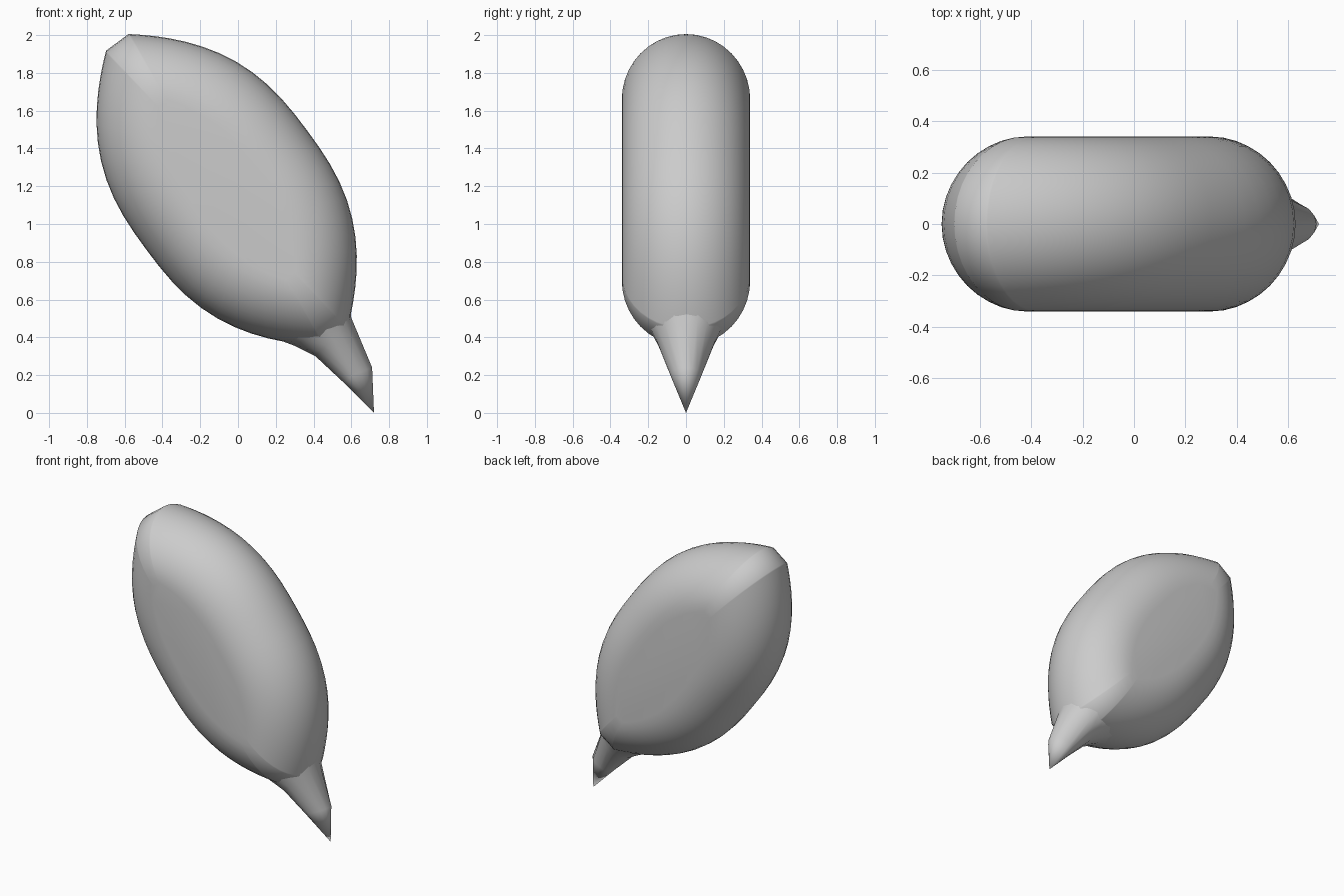
import bpy, bmesh, math
from mathutils import Vector

if "Cube" in bpy.data.objects:
    bpy.data.objects.remove(bpy.data.objects["Cube"])

CENTRE = Vector((-0.06, 0, 1.18))
LONG = Vector((-0.595, 0, 0.803))    # long axis of the leaf-shaped body
WIDE = Vector((0.803, 0, 0.595))     # across the body
DEPTH = 0.34


def loft(name, rings, tip=None):
    """Skin a list of equal-length point rings, capped at both ends."""
    bm = bmesh.new()
    loops = [[bm.verts.new(p) for p in ring] for ring in rings]
    n = len(loops[0])
    for a, b in zip(loops, loops[1:]):
        for i in range(n):
            j = (i + 1) % n
            bm.faces.new((a[i], a[j], b[j], b[i]))
    bm.faces.new(loops[0][::-1])
    if tip:
        t = bm.verts.new(tip)
        for i in range(n):
            bm.faces.new((loops[-1][i], loops[-1][(i + 1) % n], t))
    else:
        bm.faces.new(loops[-1])
    bmesh.ops.recalc_face_normals(bm, faces=bm.faces)
    mesh = bpy.data.meshes.new(name)
    bm.to_mesh(mesh)
    bm.free()
    obj = bpy.data.objects.new(name, mesh)
    bpy.context.collection.objects.link(obj)
    bpy.ops.object.select_all(action='DESELECT')
    obj.select_set(True)
    bpy.context.view_layer.objects.active = obj
    bpy.ops.object.shade_smooth_by_angle(angle=math.radians(50))
    return obj


def leaf_ring(t):
    """Pointed leaf outline, inset as it moves round the rolled edge."""
    inset = DEPTH * (1 - math.cos(t))
    half_w, half_l = 0.53 - inset, 1.03 - 1.24 * inset
    steps = 28
    fr = [0.945 * math.sin(math.pi / 2 * (2 * i / steps - 1)) for i in range(steps + 1)]
    side = [(f * half_l, half_w * (1 - abs(f) ** 2.65)) for f in fr]
    pts = side + [(u, -w) for u, w in reversed(side)]
    y = Vector((0, DEPTH * math.sin(t), 0))
    return [CENTRE + LONG * u + WIDE * w + y for u, w in pts]


def spout_ring(low, mid, high, half_y, n=16):
    """Cross-section through a low, middle and high point, widest at the middle."""
    ring = []
    for i in range(n):
        a = 2 * math.pi * i / n
        c = math.cos(a)
        end = high if c > 0 else low
        x = mid[0] + (end[0] - mid[0]) * abs(c)
        z = mid[1] + (end[1] - mid[1]) * abs(c)
        ring.append((x, half_y * math.sin(a), z))
    return ring


# Pillow-like body with fully rounded edges
loft("body", [leaf_ring(math.pi / 2 * k / 10) for k in range(-10, 11)])

# Pointed spout flaring out of the lower end
loft("spout", [
    spout_ring((0.22, 0.385), (0.40, 0.55), (0.605, 0.70), 0.24),
    spout_ring((0.30, 0.355), (0.45, 0.47), (0.60, 0.60), 0.20),
    spout_ring((0.41, 0.30), (0.50, 0.39), (0.597, 0.51), 0.158),
    spout_ring((0.56, 0.16), (0.61, 0.20), (0.71, 0.24), 0.083),
], tip=(0.72, 0, 0.0))
